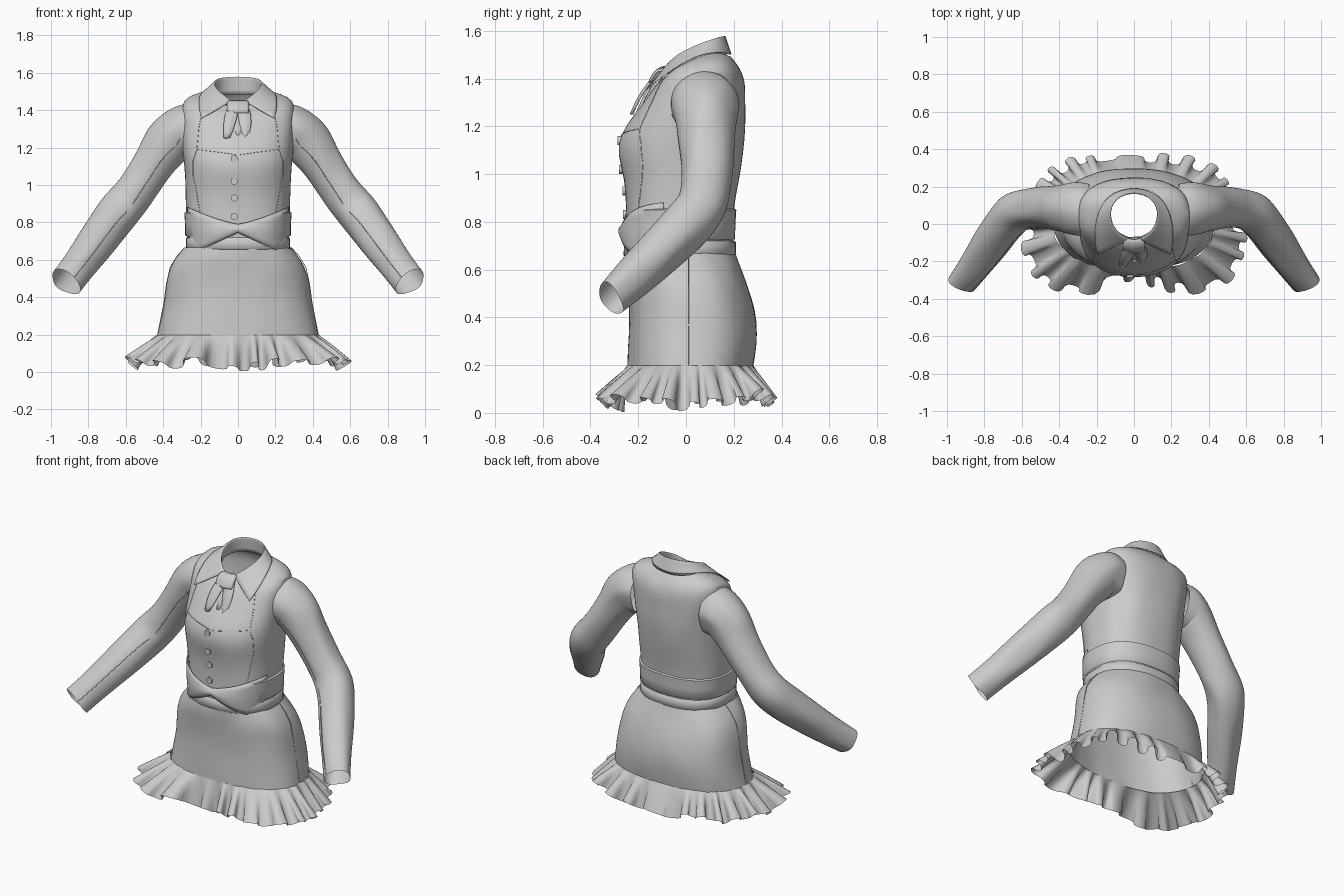
import bpy, math, random
from mathutils import Vector, noise
from mathutils.bvhtree import BVHTree

random.seed(4)
if "Cube" in bpy.data.objects:
    bpy.data.objects.remove(bpy.data.objects["Cube"])

cloth = bpy.data.materials.new("grey cloth")
cloth.use_nodes = True
cloth.diffuse_color = (0.6, 0.6, 0.6, 1)
cloth.node_tree.nodes["Principled BSDF"].inputs["Base Color"].default_value = (0.6, 0.6, 0.6, 1)


def finish(obj, angle=60):
    obj.data.materials.append(cloth)
    bpy.ops.object.select_all(action="DESELECT")
    obj.select_set(True)
    bpy.context.view_layer.objects.active = obj
    if obj.type == "MESH":
        bpy.ops.object.shade_smooth_by_angle(angle=math.radians(angle))
    return obj


def sheet(name, rows, wrap=False, sub=0, thick=0, angle=60):
    """Skin a grid of points, one row after another."""
    n = len(rows[0])
    faces = []
    for r in range(len(rows) - 1):
        for c in range(n if wrap else n - 1):
            d = (c + 1) % n
            faces.append((r * n + c, r * n + d, (r + 1) * n + d, (r + 1) * n + c))
    mesh = bpy.data.meshes.new(name)
    mesh.from_pydata([tuple(p) for row in rows for p in row], [], faces)
    obj = bpy.data.objects.new(name, mesh)
    bpy.context.collection.objects.link(obj)
    finish(obj, angle)
    if sub:
        mod = obj.modifiers.new("smooth", "SUBSURF")
        mod.levels = mod.render_levels = sub
        mod.boundary_smooth = "PRESERVE_CORNERS"
    if thick:
        mod = obj.modifiers.new("thickness", "SOLIDIFY")
        mod.thickness, mod.offset = thick, 0
    return obj


def oval(a, hw, front, back, power=2.4):
    c, s = math.cos(a), math.sin(a)
    x = math.copysign(abs(c) ** (2 / power), c) * hw
    y = math.copysign(abs(s) ** (2 / power), s) * (back - front) / 2
    return x, y + (back + front) / 2


def ring(hw, front, zf, back, zb, lift=0, count=48, start=0, sweep=math.tau, grow=0):
    """One tilted cross-section; lift raises its two sides."""
    pts = []
    for i in range(count):
        a = start + sweep * i / (count if sweep == math.tau else count - 1)
        x, y = oval(a, hw + grow, front - grow, back + grow)
        k = (y - front) / (back - front)
        pts.append(Vector((x, y, zf + (zb - zf) * k + lift * math.cos(a) ** 2)))
    return pts


def crumple(rows, amount, size):
    """Push points about softly to make wrinkles."""
    return [[p + noise.noise_vector(p * size) * amount for p in row] for row in rows]


def seam(name, pts, radius=0.002):
    curve = bpy.data.curves.new(name, "CURVE")
    curve.dimensions = "3D"
    curve.bevel_depth, curve.bevel_resolution = radius, 1
    spline = curve.splines.new("POLY")
    spline.points.add(len(pts) - 1)
    for p, q in zip(spline.points, pts):
        p.co = (*q, 1)
    obj = bpy.data.objects.new(name, curve)
    bpy.context.collection.objects.link(obj)
    return finish(obj)


# Bodice
bodice_rings = [
    (0.265, -0.25, 0.66, 0.2, 0.66), (0.272, -0.255, 0.75, 0.2, 0.75),
    (0.28, -0.25, 0.87, 0.2, 0.86), (0.28, -0.258, 0.98, 0.225, 0.98),
    (0.285, -0.288, 1.08, 0.24, 1.08), (0.295, -0.278, 1.16, 0.25, 1.2),
    (0.3, -0.215, 1.25, 0.25, 1.3), (0.305, -0.165, 1.32, 0.25, 1.37, 0.04),
    (0.302, -0.13, 1.37, 0.238, 1.42, 0.055), (0.235, -0.1, 1.4, 0.215, 1.46, 0.052),
    (0.16, -0.07, 1.42, 0.19, 1.49, 0.04)]
bodice = sheet("bodice", crumple([ring(*r) for r in bodice_rings], 0.006, 9), True, 1)
bpy.context.view_layer.update()
surface = BVHTree.FromObject(bodice, bpy.context.evaluated_depsgraph_get())


def on_front(x, z, gap=0.0):
    hit = surface.ray_cast(Vector((x, -2, z)), Vector((0, 1, 0)))[0]
    return Vector((x, (hit.y if hit else -0.02) - gap, z))


def drape(points, steps=10):
    """Lay a front seam on the bodice."""
    out = []
    for (x0, z0), (x1, z1) in zip(points, points[1:]):
        out += [on_front(x0 + (x1 - x0) * i / steps, z0 + (z1 - z0) * i / steps)
                for i in range(steps)]
    return out


# Yoke and bust seams
for side, word in ((1, "left"), (-1, "right")):
    seam(word + "_yoke_seam", drape([(side * x, z) for x, z in
         ((0.19, 1.41), (0.21, 1.3), (0.22, 1.19), (0.1, 1.175), (0, 1.16))]))
    seam(word + "_bust_seam", drape([(side * x, z) for x, z in
         ((0.22, 1.19), (0.24, 1.13), (0.24, 1.05), (0.22, 0.95), (0.2, 0.83))]))

# Pointed waistcoat hem, standing away from the waist
hem_rows = []
for j in range(7):
    t = j / 6
    row = []
    for i in range(41):
        x = -0.272 + 0.544 * i / 40
        a = abs(x)
        top = 0.79 + 0.09 * (a / 0.27) ** 1.3
        low = 0.745 - 0.1 * a / 0.215 if a < 0.215 else 0.645 + (a - 0.215) * 1.2
        z = top + (low - top) * t
        p = on_front(x, max(z, 0.68), 0.01 + 0.018 * math.sin(t * 2.8) * (1 - (a / 0.272) ** 2))
        p.z = z
        row.append(p)
    hem_rows.append(row)
sheet("waistcoat_hem", hem_rows, thick=0.004)

# Waistband and back belt
sheet("waistband", [ring(0.27, -0.253, z, 0.202, z, grow=g) for z, g in
      ((0.655, 0.002), (0.66, 0.008), (0.715, 0.007), (0.72, 0.0))], True)
sheet("back_belt", [ring(0.276, -0.25, z, 0.2, z, grow=g, count=40, start=-0.7, sweep=math.pi + 1.4)
      for z, g in ((0.725, 0.0), (0.73, 0.006), (0.79, 0.007), (0.85, 0.011), (0.857, 0.0))])

# Buttons
for i, z in enumerate((1.14, 1.02, 0.93, 0.83)):
    bpy.ops.mesh.primitive_cylinder_add(vertices=16, radius=0.019, depth=0.014,
                                        location=on_front(-0.02, z, 0.004),
                                        rotation=(math.pi / 2, 0, 0))
    button = bpy.context.object
    button.name = f"button_{i + 1}"
    finish(button, 40)

# Skirt
skirt_rings = [
    (0.432, -0.245, 0.185, 0.28, 0.185), (0.415, -0.243, 0.27, 0.297, 0.28),
    (0.395, -0.238, 0.37, 0.297, 0.38), (0.382, -0.24, 0.47, 0.278, 0.48),
    (0.362, -0.25, 0.56, 0.248, 0.56), (0.325, -0.256, 0.62, 0.224, 0.62),
    (0.285, -0.255, 0.665, 0.206, 0.665)]
sheet("skirt", crumple([ring(*r) for r in skirt_rings], 0.008, 8), True, 1)
for side, word in ((1, "left"), (-1, "right")):
    seam(word + "_skirt_seam", [(side * (r[0] + 0.001), 0.01, r[2]) for r in skirt_rings])

# Ruffle with uneven rolling pleats at the skirt hem
pleats, per = 24, 12
sizes = [(random.uniform(0.4, 1.2), random.uniform(-0.025, 0.025)) for _ in range(pleats)]
widths = [random.uniform(0.5, 1.5) for _ in range(pleats)]
ruffle = [[] for _ in range(7)]
angle = 0
for (size, drop), width in zip(sizes, widths):
    span = math.tau * width / sum(widths)
    for k in range(per):
        u = k / per
        a = angle + span * u
        x, y = oval(a, 0.433, -0.246, 0.281)
        out = Vector((math.cos(a), math.sin(a), 0))
        along = Vector((-out.y, out.x, 0))
        front = max(0, -math.sin(a))
        corner = abs(math.sin(2 * a))
        wave = size * math.sin(math.tau * u)
        swing = -0.012 * width * math.sin(math.tau * u * 2)
        flare = 0.07 + 0.045 * math.cos(a) ** 2 + corner * (0.1 if front else 0.02) - 0.04 * front ** 8
        for j, row in enumerate(ruffle):
            t = j / 6
            reach = flare * t ** 0.9 + wave * 0.03 * (t + 0.1)
            low = 0.045 - 0.025 * front ** 4 + 0.022 * wave + 0.02 * corner + drop * math.sin(math.pi * u)
            z = 0.198 + (max(low, 0.004) - 0.198) * t
            row.append(Vector((x, y, z)) + out * reach + along * swing * t)
    angle += span
sheet("hem_ruffle", ruffle, True, angle=50)

# Sleeves: centre, radius front to back, radius across
sleeve_path = [
    ((0.235, 0.075, 1.285), 0.14, 0.145), ((0.312, 0.08, 1.288), 0.145, 0.158),
    ((0.365, 0.085, 1.235), 0.133, 0.138), ((0.43, 0.09, 1.15), 0.118, 0.114),
    ((0.5, 0.09, 1.04), 0.108, 0.102), ((0.565, 0.085, 0.945), 0.105, 0.106),
    ((0.628, 0.07, 0.865), 0.11, 0.115), ((0.69, 0.005, 0.785), 0.11, 0.114),
    ((0.76, -0.095, 0.69), 0.1, 0.104), ((0.84, -0.205, 0.58), 0.087, 0.095),
    ((0.92, -0.315, 0.48), 0.075, 0.09)]
sleeve_rows = []
for i, (c, ru, rv) in enumerate(sleeve_path):
    before = Vector(sleeve_path[max(i - 1, 0)][0])
    after = Vector(sleeve_path[min(i + 1, len(sleeve_path) - 1)][0])
    t = (after - before).normalized()
    if i < 2:
        t = Vector((1, 0, -0.12 * i)).normalized()
    u = (Vector((0, 1, 0)) - t * t.y).normalized()
    v = t.cross(u)
    sleeve_rows.append([Vector(c) + u * ru * math.cos(math.tau * k / 24)
                        + v * rv * math.sin(math.tau * k / 24) for k in range(24)])
sleeve_rows = crumple(sleeve_rows, 0.014, 9)
for side, word in ((1, "left"), (-1, "right")):
    rows = [[Vector((p.x * side, p.y, p.z)) for p in row] for row in sleeve_rows]
    sheet(word + "_sleeve", rows, True, 2)
    seam(word + "_sleeve_seam", [row[13] for row in rows[1:]])

# Folded collar: inner stand, top fold, outer fall with points
fall = [(0.195, -0.165, 1.355), (0.215, -0.075, 1.43), (0.2, 0.05, 1.505), (0.14, 0.16, 1.512), (0, 0.203, 1.495)]
fold = [(0.025, -0.085, 1.45), (0.095, -0.045, 1.5), (0.135, 0.05, 1.545), (0.1, 0.14, 1.578), (0, 0.172, 1.583)]
stand = [(0.02, -0.075, 1.415), (0.1, -0.045, 1.44), (0.145, 0.05, 1.47), (0.11, 0.15, 1.48), (0, 0.18, 1.485)]


def both(half):
    return [Vector(p) for p in half] + [Vector((-x, y, z)) for x, y, z in half[-2::-1]]


outer, top, inner = both(fall), both(fold), both(stand)
roll = [o.lerp(p, 0.9) + Vector((0, 0, 0.004)) for o, p in zip(outer, top)]
middle = [o.lerp(p, 0.45) for o, p in zip(outer, top)]
sheet("collar", [inner, top, roll, middle, outer], sub=2, thick=0.004)


# Neck tie: flat knot and hanging tails
def ribbon(name, path):
    rows = [[Vector((x + w * s, y + 0.012 * abs(s), z)) for s in (-1, -0.5, 0, 0.5, 1)]
            for x, y, z, w in path]
    return sheet(name, rows, sub=1, thick=0.005)


ribbon("tie_tail_right", [(-0.02, -0.115, 1.43, 0.03), (-0.035, -0.165, 1.38, 0.034),
                          (-0.047, -0.205, 1.32, 0.032), (-0.06, -0.235, 1.25, 0.016)])
ribbon("tie_tail_left", [(0.02, -0.11, 1.43, 0.03), (0.035, -0.155, 1.38, 0.036),
                         (0.043, -0.19, 1.3, 0.03), (0.035, -0.225, 1.225, 0.004)])
ribbon("tie_under_tail", [(0, -0.1, 1.42, 0.03), (0, -0.15, 1.36, 0.035), (0, -0.205, 1.265, 0.03)])
ribbon("tie_knot", [(0, -0.085, 1.452, 0.045), (0, -0.12, 1.445, 0.06),
                    (0, -0.145, 1.415, 0.06), (0, -0.157, 1.385, 0.055)])
